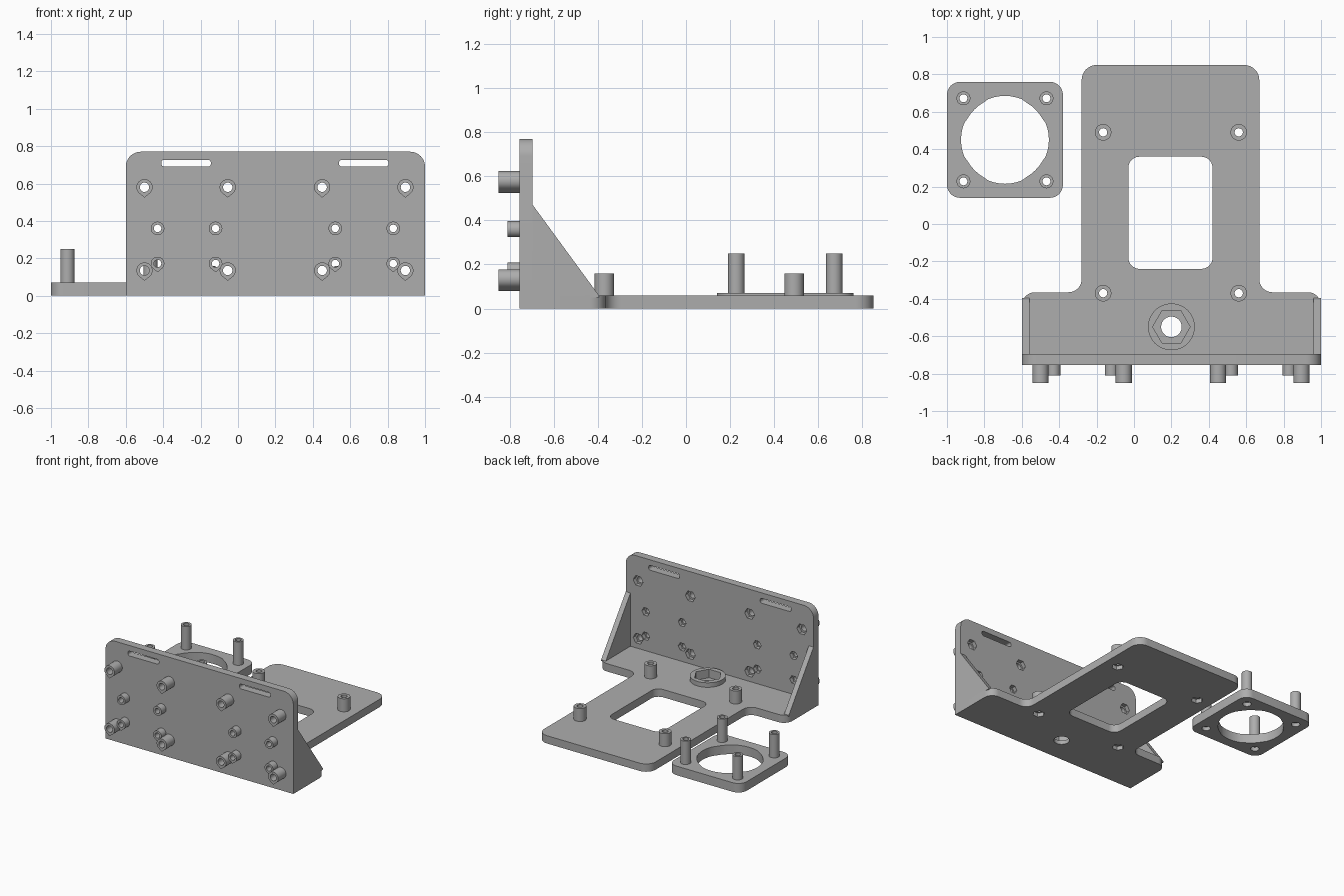
import bpy, bmesh
from math import sin, cos, pi, radians
from mathutils import Vector

if "Cube" in bpy.data.objects:
    bpy.data.objects.remove(bpy.data.objects["Cube"])

grey = bpy.data.materials.new("light_grey_plastic")
grey.use_nodes = True
colour = (0.42, 0.42, 0.42, 1)
grey.diffuse_color = colour
grey.node_tree.nodes["Principled BSDF"].inputs["Base Color"].default_value = colour
parts = []
STEPS = 48


# ---- profiles ----
def polar(x, y, radius):
    """Closed outline whose radius is a function of the angle."""
    angles = [2 * pi * i / STEPS for i in range(STEPS)]
    return [(x + radius(a) * cos(a), y + radius(a) * sin(a)) for a in angles]


def circle(r):
    return lambda a: r


def hexagon(r):
    return lambda a: r * cos(pi / 6) / cos(a % (pi / 3) - pi / 6)


def teardrop(r, slope=radians(39)):
    return lambda a: r / cos(max(0, slope - abs(a - 1.5 * pi)))


def rounded(corners):
    """Right-angled outline with a fillet radius at each (x, y, r) corner."""
    pts = []
    for i, (x, y, r) in enumerate(corners):
        p = Vector((x, y))
        if not r:
            pts.append((x, y))
            continue
        d1 = (Vector(corners[i - 1][:2]) - p).normalized()
        d2 = (Vector(corners[(i + 1) % len(corners)][:2]) - p).normalized()
        centre = p + (d1 + d2) * r
        for k in range(9):
            t = k * pi / 16
            pts.append(tuple(centre - r * (d2 * cos(t) + d1 * sin(t))))
    return pts


def box(x0, x1, y0, y1, r):
    return rounded([(x0, y0, r), (x1, y0, r), (x1, y1, r), (x0, y1, r)])


# ---- solids ----
def place(u, v, w, axis):
    return {"x": (w, u, v), "y": (u, w, v), "z": (u, v, w)}[axis]


def finish(name, bm):
    bmesh.ops.recalc_face_normals(bm, faces=bm.faces)
    mesh = bpy.data.meshes.new(name)
    bm.to_mesh(mesh)
    bm.free()
    mesh.materials.append(grey)
    obj = bpy.data.objects.new(name, mesh)
    bpy.context.scene.collection.objects.link(obj)
    return obj


def prism(name, pts, w0, w1, axis="z"):
    bm = bmesh.new()
    a, b = [[bm.verts.new(place(u, v, w, axis)) for u, v in pts] for w in (w0, w1)]
    bm.faces.new(a)
    bm.faces.new(b)
    for i in range(len(pts)):
        bm.faces.new((a[i - 1], a[i], b[i], b[i - 1]))
    return finish(name, bm)


def tube(name, x, y, outer, inner, w0, w1, axis="z"):
    bm = bmesh.new()
    loops = [[bm.verts.new(place(u, v, w, axis)) for u, v in polar(x, y, f)]
             for f, w in ((outer, w0), (outer, w1), (inner, w1), (inner, w0))]
    for k in range(4):
        a, b = loops[k - 1], loops[k]
        for i in range(STEPS):
            bm.faces.new((a[i - 1], a[i], b[i], b[i - 1]))
    parts.append(finish(name, bm))


def cut(obj, cutters):
    """Subtract all cutters, then discard them."""
    group = bpy.data.collections.new("cutters")
    bpy.context.scene.collection.children.link(group)
    for c in cutters:
        c.hide_render = True
        group.objects.link(c)
    mod = obj.modifiers.new("holes", "BOOLEAN")
    mod.operation, mod.solver = "DIFFERENCE", "EXACT"
    mod.operand_type, mod.collection = "COLLECTION", group
    bpy.context.view_layer.objects.active = obj
    bpy.ops.object.modifier_apply(modifier=mod.name)
    for c in cutters:
        bpy.data.objects.remove(c)
    bpy.data.collections.remove(group)
    parts.append(obj)


def hole(x, y, shape, w0, w1, axis="z"):
    return prism("cutter", polar(x, y, shape), w0, w1, axis)


BACK, FRONT = -0.695, -0.755

# ---- upright front plate with bosses, nut pockets and slots ----
plate = prism("front_plate", rounded([(-0.6, 0, 0), (1, 0, 0), (1, 0.77, 0.08), (-0.6, 0.77, 0.08)]),
              FRONT, BACK, "y")
cutters = [prism("cutter", box(x, x + 0.265, 0.69, 0.727, 0.016), -0.8, -0.6, "y")
           for x in (-0.41, 0.54)]
for left in (-0.5, 0.45):
    big = [(left + dx, z, teardrop(0.043), 0.025, 0.042, -0.85) for dx in (0, 0.445) for z in (0.135, 0.58)]
    small = [(left + dx, z, shape(0.036), 0.02, 0.033, -0.81) for dx in (0.07, 0.38)
             for z, shape in ((0.172, teardrop), (0.36, circle))]
    for x, z, outer, bore, nut, tip in big + small:
        tube("front_boss", x, z, outer, circle(bore), tip, FRONT, "y")
        cutters.append(hole(x, z, circle(bore), -0.8, -0.6, "y"))
        cutters.append(hole(x, z, hexagon(nut), BACK - 0.03, -0.6, "y"))
cut(plate, cutters)

# ---- base plate with window, standoffs and tripod nut seat ----
base = prism("base_plate", rounded([
    (-0.6, BACK, 0), (1, BACK, 0), (1, -0.365, 0.07), (0.67, -0.365, 0.07), (0.67, 0.85, 0.08),
    (-0.28, 0.85, 0.08), (-0.28, -0.365, 0.07), (-0.6, -0.365, 0.07)]), 0, 0.06)
cutters = [prism("cutter", box(-0.03, 0.42, -0.24, 0.36, 0.06), -0.1, 0.2),
           hole(0.2, -0.55, circle(0.055), -0.1, 0.2),
           hole(0.2, -0.55, hexagon(0.1), 0.03, 0.2)]
for x in (-0.165, 0.56):
    for y in (-0.37, 0.49):
        tube("base_standoff", x, y, circle(0.044), circle(0.022), 0.06, 0.16)
        cutters.append(hole(x, y, circle(0.022), -0.1, 0.2))
        cutters.append(hole(x, y, hexagon(0.042), -0.1, 0.03))
cut(base, cutters)
tube("nut_seat_ring", 0.2, -0.55, circle(0.125), hexagon(0.1), 0.06, 0.095)

# ---- triangular side gussets ----
for x in (-0.6, 0.96):
    parts.append(prism("side_gusset", [(BACK, 0.05), (-0.395, 0.05), (-0.395, 0.06), (BACK, 0.47)],
                       x, x + 0.04, "x"))

# ---- separate square ring plate with four posts ----
cx, cy, pitch = -0.69, 0.45, 0.222
ring = prism("ring_plate", box(-1, -0.38, 0.14, 0.76, 0.07), 0, 0.07)


def stepped(a):
    off_axis = abs((a + pi / 4) % (pi / 2) - pi / 4)
    return 0.235 if off_axis < radians(28) else 0.23


cutters = [hole(cx, cy, stepped, -0.1, 0.2)]
for sx in (-1, 1):
    for sy in (-1, 1):
        x, y = cx + sx * pitch, cy + sy * pitch
        tube("ring_post", x, y, circle(0.037), circle(0.021), 0.07, 0.25)
        cutters.append(hole(x, y, circle(0.021), -0.1, 0.2))
        cutters.append(hole(x, y, circle(0.03), -0.1, 0.03))
cut(ring, cutters)

# ---- shading ----
bpy.ops.object.select_all(action="DESELECT")
for obj in parts:
    obj.select_set(True)
bpy.context.view_layer.objects.active = parts[0]
bpy.ops.object.shade_smooth_by_angle(angle=radians(25))
